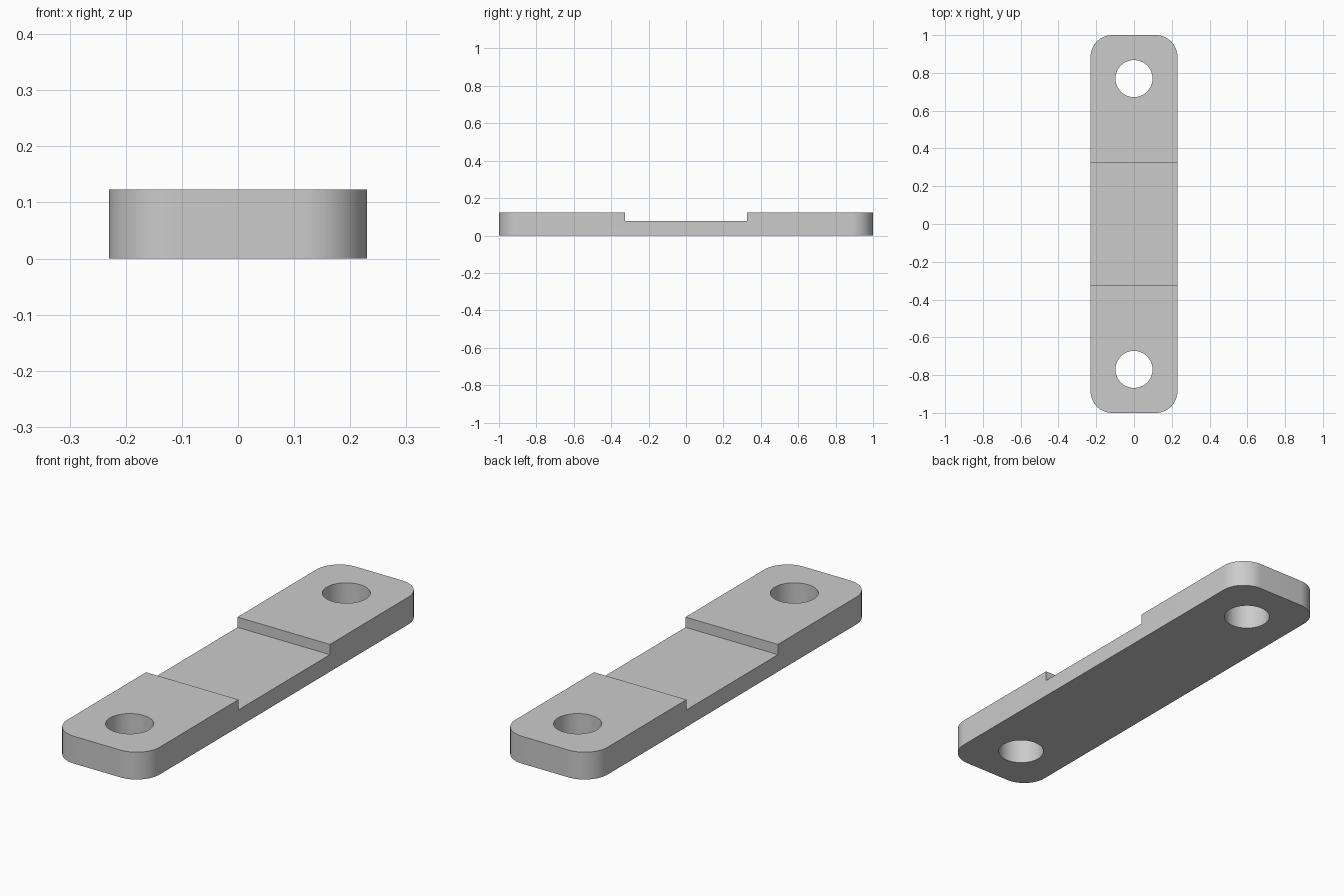
import bpy
import bmesh
from math import sin, cos, pi, radians

HALF_W, HALF_L, HEIGHT = 0.23, 1.0, 0.123
CORNER = 0.115
HOLE_Y, HOLE_R = 0.77, 0.098
RECESS_Y, RECESS_Z = 0.325, 0.077

cube = bpy.data.objects.get("Cube")
if cube:
    bpy.data.objects.remove(cube, do_unlink=True)

grey = bpy.data.materials.new("light_grey")
grey.use_nodes = True
colour = (0.6, 0.6, 0.6, 1)
grey.diffuse_color = colour
grey.node_tree.nodes["Principled BSDF"].inputs["Base Color"].default_value = colour


def prism(name, outline, bottom, top):
    """Extrude a counter-clockwise xy outline between two heights."""
    bm = bmesh.new()
    face = bm.faces.new([bm.verts.new((x, y, bottom)) for x, y in outline])
    side = bmesh.ops.extrude_face_region(bm, geom=[face])["geom"]
    raised = [v for v in side if isinstance(v, bmesh.types.BMVert)]
    bmesh.ops.translate(bm, vec=(0, 0, top - bottom), verts=raised)
    bmesh.ops.recalc_face_normals(bm, faces=bm.faces)
    mesh = bpy.data.meshes.new(name)
    bm.to_mesh(mesh)
    bm.free()
    mesh.materials.append(grey)
    obj = bpy.data.objects.new(name, mesh)
    bpy.context.collection.objects.link(obj)
    return obj


def arc(cx, cy, r, start, sweep, steps):
    angles = [start + sweep * i / steps for i in range(steps + 1)]
    return [(cx + r * cos(a), cy + r * sin(a)) for a in angles]


def cut(target, cutter):
    """Subtract the cutter, then remove it."""
    mod = target.modifiers.new("cut", "BOOLEAN")
    mod.operation, mod.solver, mod.object = "DIFFERENCE", "EXACT", cutter
    bpy.context.view_layer.objects.active = target
    bpy.ops.object.modifier_apply(modifier=mod.name)
    bpy.data.objects.remove(cutter, do_unlink=True)


# Rounded bar
outline = []
for i, (sx, sy) in enumerate([(1, 1), (-1, 1), (-1, -1), (1, -1)]):
    outline += arc(sx * (HALF_W - CORNER), sy * (HALF_L - CORNER),
                   CORNER, i * pi / 2, pi / 2, 16)
plate = prism("link_plate", outline, 0, HEIGHT)

# Shallow recess across the middle
w = HALF_W + 0.1
recess = [(-w, -RECESS_Y), (w, -RECESS_Y), (w, RECESS_Y), (-w, RECESS_Y)]
cut(plate, prism("recess_cutter", recess, RECESS_Z, HEIGHT + 0.1))

# Bolt hole at each end
for sign in (-1, 1):
    circle = arc(0, sign * HOLE_Y, HOLE_R, 0, 2 * pi, 64)[:-1]
    cut(plate, prism("hole_cutter", circle, -0.1, HEIGHT + 0.1))

# Smooth the rounded walls, keep the edges crisp
bpy.ops.object.select_all(action="DESELECT")
plate.select_set(True)
bpy.context.view_layer.objects.active = plate
bpy.ops.object.shade_smooth_by_angle(angle=radians(30))
